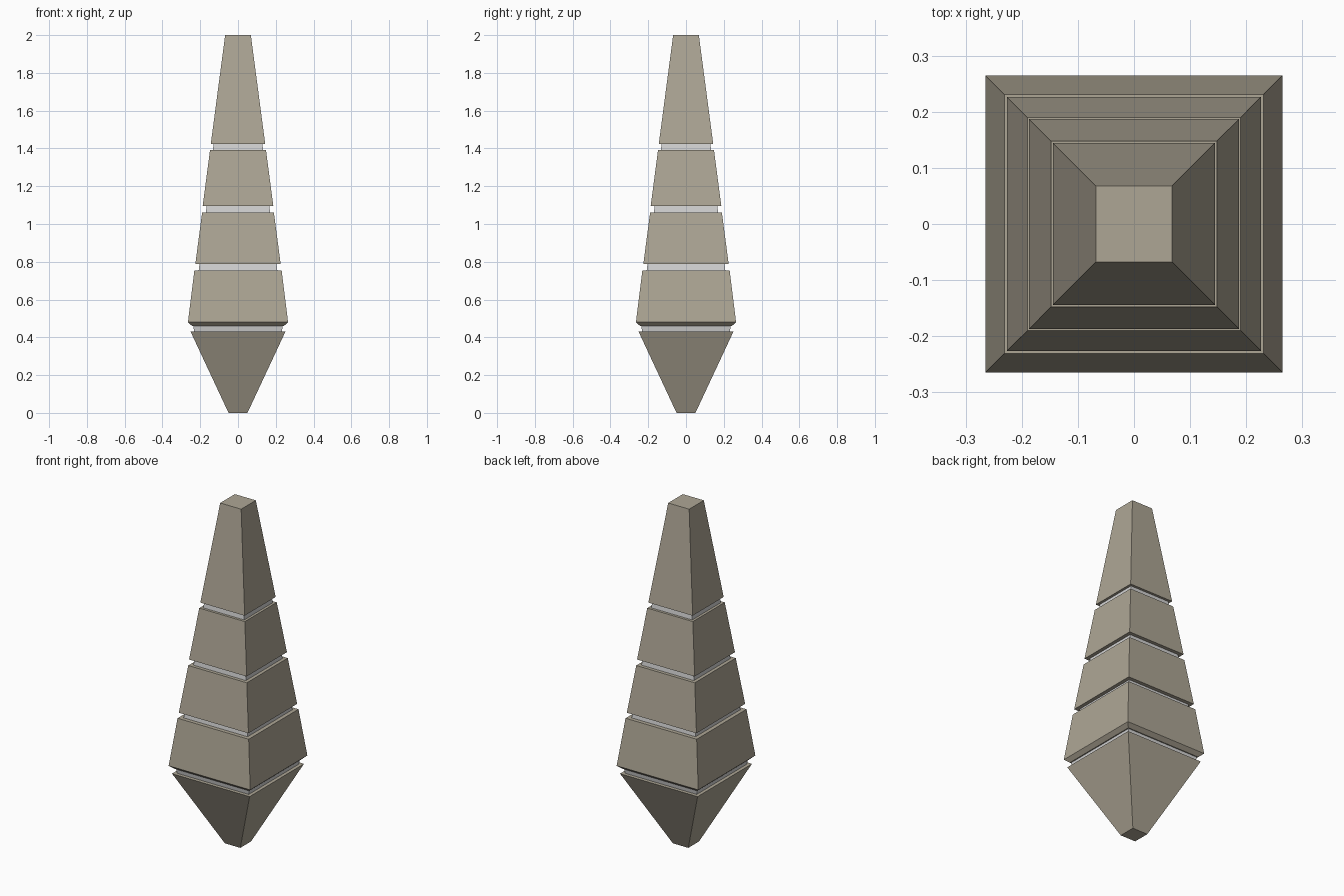
import bpy
import bmesh

cube = bpy.data.objects.get("Cube")
if cube:
    bpy.data.objects.remove(cube, do_unlink=True)


def make_material(name, rgb):
    mat = bpy.data.materials.new(name)
    mat.use_nodes = True
    mat.diffuse_color = (*rgb, 1)
    mat.node_tree.nodes["Principled BSDF"].inputs["Base Color"].default_value = (*rgb, 1)
    return mat


stone = make_material("warm grey stone", (0.42, 0.38, 0.30))
silver = make_material("pale silver", (0.65, 0.65, 0.65))


def square_loft(name, profile, mat):
    """Closed square solid through (height, half width) pairs."""
    bm = bmesh.new()
    corners = [(-1, -1), (1, -1), (1, 1), (-1, 1)]
    rings = [[bm.verts.new((sx * w, sy * w, z)) for sx, sy in corners]
             for z, w in profile]
    for low, high in zip(rings, rings[1:]):
        for i in range(4):
            j = (i + 1) % 4
            bm.faces.new((low[i], low[j], high[j], high[i]))
    bm.faces.new(rings[0][::-1])
    bm.faces.new(rings[-1])
    mesh = bpy.data.meshes.new(name)
    bm.to_mesh(mesh)
    bm.free()
    mesh.materials.append(mat)
    obj = bpy.data.objects.new(name, mesh)
    bpy.context.collection.objects.link(obj)


# Stone blocks from the pointed base to the tall tip
blocks = {
    "pointed_base": [(0, 0.05), (0.432, 0.252)],
    "lower_block": [(0.46, 0.243), (0.48, 0.265), (0.755, 0.231)],
    "middle_block": [(0.787, 0.226), (1.06, 0.19)],
    "upper_block": [(1.095, 0.187), (1.392, 0.148)],
    "tip_block": [(1.424, 0.144), (2.0, 0.068)],
}
for name, profile in blocks.items():
    square_loft(name, profile, stone)

# Recessed silver bands joining the blocks
bands = {
    "base_band": [(0.432, 0.232), (0.46, 0.237)],
    "lower_band": [(0.755, 0.208), (0.787, 0.204)],
    "middle_band": [(1.06, 0.170), (1.095, 0.166)],
    "upper_band": [(1.392, 0.133), (1.424, 0.129)],
}
for name, profile in bands.items():
    square_loft(name, profile, silver)
